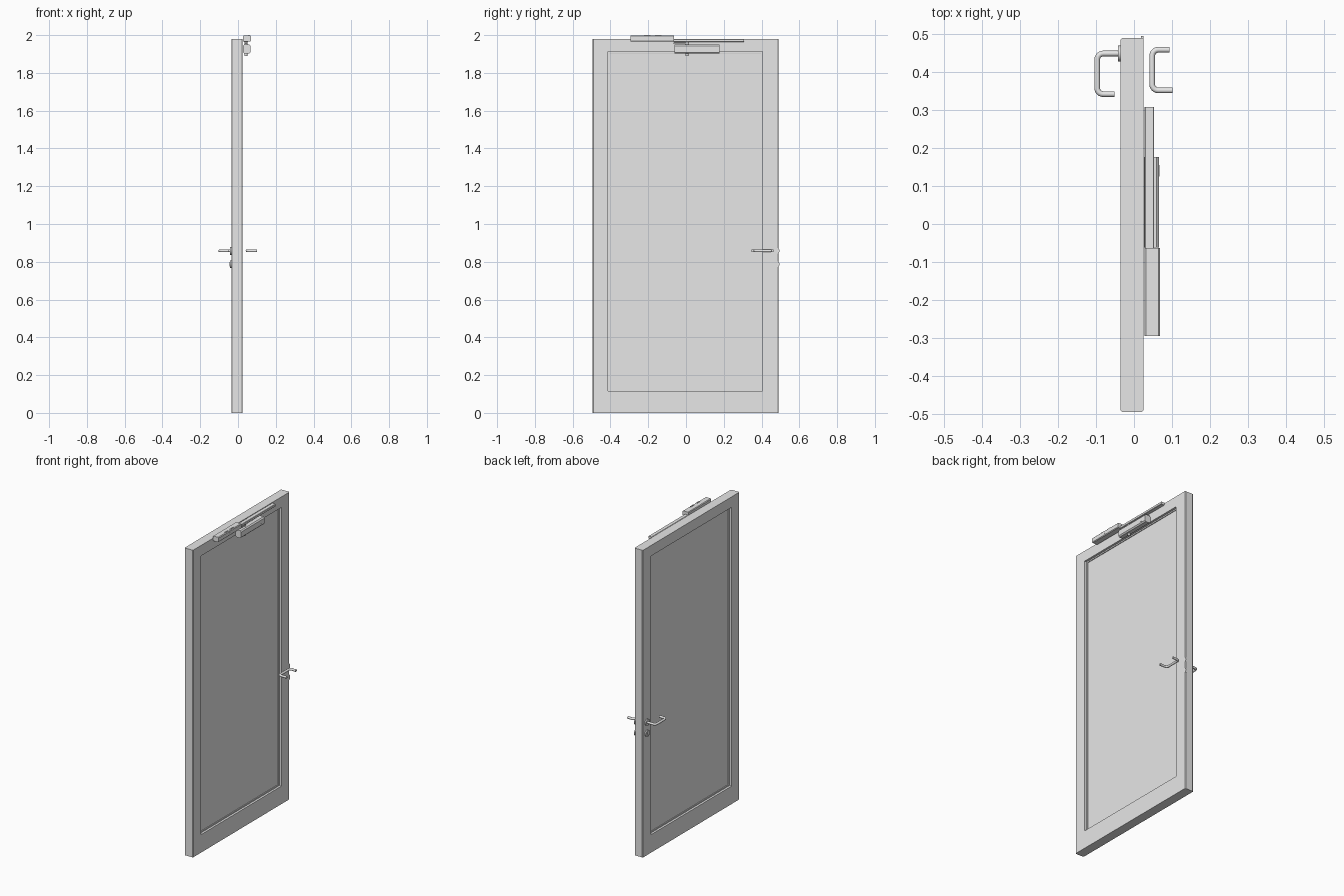
import bpy, bmesh, math
from mathutils import Vector, Matrix

cube = bpy.data.objects.get("Cube")
if cube:
    bpy.data.objects.remove(cube, do_unlink=True)

grey = bpy.data.materials.new("light_grey")
grey.use_nodes = True
grey.diffuse_color = (0.8, 0.8, 0.8, 1)
grey.node_tree.nodes["Principled BSDF"].inputs["Base Color"].default_value = (0.8, 0.8, 0.8, 1)


def finish(name, bm, smooth=False):
    bmesh.ops.recalc_face_normals(bm, faces=bm.faces)
    mesh = bpy.data.meshes.new(name)
    bm.to_mesh(mesh)
    bm.free()
    mesh.materials.append(grey)
    ob = bpy.data.objects.new(name, mesh)
    bpy.context.collection.objects.link(ob)
    if smooth:
        bpy.ops.object.select_all(action='DESELECT')
        ob.select_set(True)
        bpy.context.view_layer.objects.active = ob
        bpy.ops.object.shade_smooth_by_angle(angle=math.radians(40))
    return ob


def skin(name, loops, smooth=False):
    """Bridge closed loops of points and cap both ends."""
    bm = bmesh.new()
    rings = [[bm.verts.new(p) for p in loop] for loop in loops]
    for a, b in zip(rings, rings[1:]):
        for i in range(len(a)):
            j = (i + 1) % len(a)
            bm.faces.new((a[i], a[j], b[j], b[i]))
    bm.faces.new(rings[0])
    bm.faces.new(rings[-1][::-1])
    return finish(name, bm, smooth)


def box(name, x, y, z, bevel=0.0):
    bm = bmesh.new()
    bmesh.ops.create_cube(bm, size=1)
    for v in bm.verts:
        v.co = [r[0] + (c + 0.5) * (r[1] - r[0]) for c, r in zip(v.co, (x, y, z))]
    if bevel:
        # chamfer only the edges that run along the part
        edges = [e for e in bm.edges if abs(e.verts[0].co.y - e.verts[1].co.y) > 0.01]
        bmesh.ops.bevel(bm, geom=edges, offset=bevel, segments=1, affect='EDGES')
    return finish(name, bm)


def disc(name, centre, radius, depth, axis='X'):
    bm = bmesh.new()
    bmesh.ops.create_cone(bm, cap_ends=True, segments=24, radius1=radius, radius2=radius, depth=depth)
    turn = Matrix.Rotation(math.pi / 2, 4, 'Y') if axis == 'X' else Matrix()
    bmesh.ops.transform(bm, matrix=Matrix.Translation(centre) @ turn, verts=bm.verts)
    return finish(name, bm, True)


def handle(name, corners, z, radius=0.0075, bend=0.016, sides=12):
    """Round bar through four corners in the xy plane, with rounded bends."""
    pts = [Vector((x, y, z)) for x, y in corners]
    path = [pts[0]]
    for p, c, n in zip(pts, pts[1:], pts[2:]):
        a, b = c + (p - c).normalized() * bend, c + (n - c).normalized() * bend
        centre = a + b - c
        for k in range(7):
            t = k / 6 * math.pi / 2
            path.append(centre + (a - centre) * math.cos(t) + (b - centre) * math.sin(t))
    path.append(pts[-1])
    up, loops = Vector((0, 0, 1)), []
    for i, p in enumerate(path):
        d = (path[min(i + 1, len(path) - 1)] - path[max(i - 1, 0)]).normalized()
        side = d.cross(up)
        loops.append([p + (side * math.cos(t) + up * math.sin(t)) * radius
                      for t in (2 * math.pi * k / sides for k in range(sides))])
    return skin(name, loops, True)


# Door leaf: rectangles swept from one recessed panel round to the other
def rect(x, y0, y1, z0, z1):
    return [(x, y0, z0), (x, y1, z0), (x, y1, z1), (x, y0, z1)]


panel = (-0.405, 0.396, 0.124, 1.903)
rim = (-0.414, 0.405, 0.116, 1.912)
face = (-0.491, 0.486, 0, 1.98)
outer = (-0.495, 0.49, 0, 1.98)
skin("door_leaf", [rect(x, *r) for x, r in (
    (0.006, panel), (0.008, rim), (0.025, rim), (0.025, face), (0.021, outer),
    (-0.031, outer), (-0.035, face), (-0.035, rim), (-0.018, rim), (-0.016, panel))])

# Glazing bead around each panel
for side, x in (("left", (0.006, 0.011)), ("right", (-0.021, -0.016))):
    y0, y1, z0, z1 = rim
    w = 0.008
    for part, y, z in (("bottom", (y0, y1), (z0, z0 + w)), ("top", (y0, y1), (z1 - w, z1)),
                       ("hinge", (y0, y0 + w), (z0 + w, z1 - w)),
                       ("latch", (y1 - w, y1), (z0 + w, z1 - w))):
        box(f"{side}_bead_{part}", x, y, z)

# Lever handles
handle("right_handle", [(-0.035, 0.449), (-0.097, 0.449), (-0.097, 0.342), (-0.051, 0.342)], 0.858)
handle("left_handle", [(0.093, 0.459), (0.048, 0.459), (0.048, 0.352), (0.101, 0.352)], 0.858)

# Round plates for handle and key
for part, z in (("handle", 0.858), ("key", 0.787)):
    disc(f"right_{part}_plate", (-0.038, 0.449, z), 0.021, 0.009)
    disc(f"left_{part}_plate", (0.0215, 0.474, z), 0.021, 0.007)
disc("key_cylinder", (-0.043, 0.449, 0.792), 0.007, 0.003)
box("key_slot", (-0.0445, -0.042), (0.446, 0.452), (0.774, 0.79))

# Door closer: upper block, slide rail, lower body and pivot
box("closer_upper_block", (0.027, 0.068), (-0.295, -0.063), (1.966, 1.998), 0.004)
box("closer_rail", (0.028, 0.053), (-0.063, 0.308), (1.964, 1.98), 0.002)
box("closer_body", (0.026, 0.066), (-0.062, 0.177), (1.902, 1.95), 0.007)
disc("closer_pivot", (0.042, 0.005, 1.928), 0.008, 0.076, 'Z')
box("closer_arm", (0.036, 0.048), (-0.066, 0.015), (1.953, 1.962))
disc("closer_screw", (0.068, -0.181, 1.982), 0.003, 0.002)
box("closer_badge", (0.065, 0.067), (0.125, 0.155), (1.914, 1.919))

# Raised slots on the upper block
for i, y in enumerate((-0.222, -0.165)):
    for j, x in enumerate((0.056, 0.062)):
        box(f"closer_slot_{i}{j}", (x, x + 0.002), (y, y + 0.034), (1.997, 2.0))
